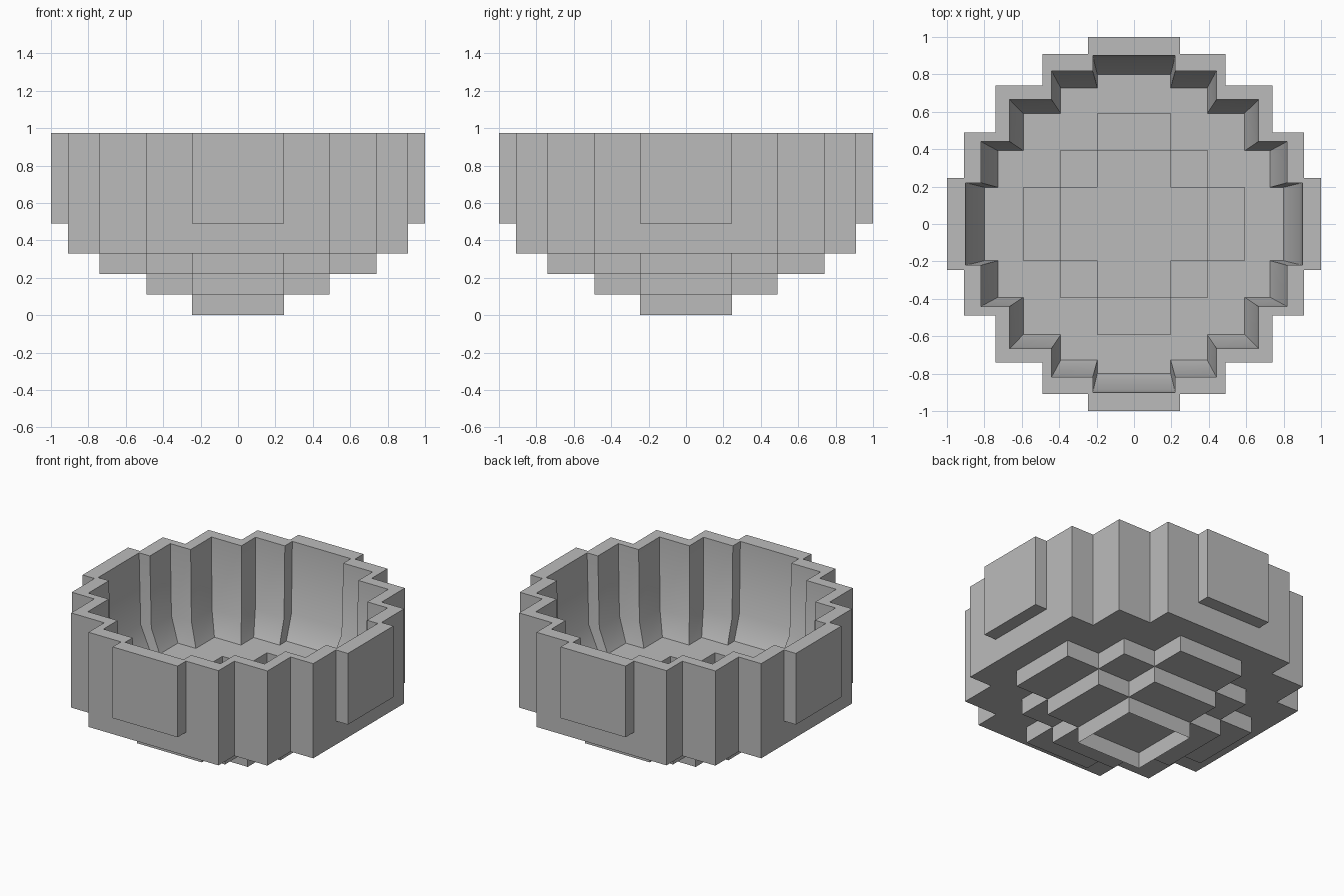
import bpy, bmesh, math
from mathutils import Matrix, Vector

cube = bpy.data.objects.get("Cube")
if cube:
    bpy.data.objects.remove(cube, do_unlink=True)

TOP = 0.975
HALF = [0.245, 0.49, 0.74, 0.91, 1.0]
LINES = [-h for h in reversed(HALF)] + HALF
N = len(LINES) - 1
MID = N // 2

# Depth of each grid cell, by squared cell distance from the centre
OUTER = {0: 0, 1: 0.11, 2: 0.22, 4: 0.22, 5: 0.33, 8: 0.33,
         9: 0.33, 10: 0.33, 16: 0.49}


def level(i, j):
    return OUTER.get((i - MID) ** 2 + (j - MID) ** 2)


def inner_level(i, j):
    z = level(i, j)
    return None if z is None else min(max(z, 0.11), 0.33) + 0.01


def stepped_sheet(bm, height, scale, rim=None):
    """Flat cells at their own heights, joined by upright risers."""
    c = [v * scale for v in LINES]
    faces = {}

    def quad(points):
        return bm.faces.new([bm.verts.new(p) for p in points])

    def riser(a, b, z0, z1):
        if z0 is None:
            z0 = rim
        if z1 is None:
            z1 = rim
        if z0 is None or z1 is None or z0 == z1:
            return
        quad([(*a, z0), (*b, z0), (*b, z1), (*a, z1)])

    def get(i, j):
        return height(i, j) if 0 <= i < N and 0 <= j < N else None

    for i in range(N + 1):
        for j in range(N + 1):
            z = get(i, j)
            if z is not None:
                faces[i, j] = quad([(c[i], c[j], z), (c[i + 1], c[j], z),
                                    (c[i + 1], c[j + 1], z), (c[i], c[j + 1], z)])
            if j < N:
                riser((c[i], c[j]), (c[i], c[j + 1]), get(i - 1, j), z)
            if i < N:
                riser((c[i], c[j]), (c[i + 1], c[j]), get(i, j - 1), z)
    return faces


def extrude_ring(bm, edges, factor, z):
    """Extrude a loop of edges to a new scale and height."""
    ext = bmesh.ops.extrude_edge_only(bm, edges=edges)["geom"]
    for v in (g for g in ext if isinstance(g, bmesh.types.BMVert)):
        v.co = Vector((v.co.x * factor, v.co.y * factor, z))
    return [g for g in ext if isinstance(g, bmesh.types.BMEdge)]


bm = bmesh.new()

# Inside: stepped floor, then leaning walls up to the rim
stepped_sheet(bm, inner_level, 0.8)
bmesh.ops.remove_doubles(bm, verts=bm.verts[:], dist=0.0005)
border = [e for e in bm.edges if len(e.link_faces) == 1 and
          all(v.co.z > 0.335 for v in e.verts)]
scale = 0.8
for new_scale, z in ((0.885, 0.49), (0.9, TOP), (1.0, TOP)):
    border = extrude_ring(bm, border, new_scale / scale, z)
    scale = new_scale

# Outside: upright walls and stepped underside
faces = stepped_sheet(bm, level, 1.0, TOP)

# Square recess under the foot
foot = faces[MID, MID]
bmesh.ops.inset_individual(bm, faces=[foot], thickness=0.045)
cap = bmesh.ops.extrude_discrete_faces(bm, faces=[foot])["faces"][0]
rim_pts = [v.co.copy() for v in cap.verts]
bmesh.ops.translate(bm, verts=cap.verts[:], vec=(0, 0, 0.11))
top_pts = [v.co.copy() for v in cap.verts]
for k in range(4):
    n = (k + 1) % 4
    bm.faces.new([bm.verts.new(p) for p in
                  (rim_pts[k], rim_pts[n], top_pts[n], top_pts[k])])

bmesh.ops.remove_doubles(bm, verts=bm.verts[:], dist=0.0005)
bmesh.ops.recalc_face_normals(bm, faces=bm.faces[:])

mesh = bpy.data.meshes.new("stepped_bowl")
bm.to_mesh(mesh)
bm.free()
bowl = bpy.data.objects.new("stepped_bowl", mesh)
bpy.context.scene.collection.objects.link(bowl)

# Plain grey material
grey = bpy.data.materials.new("plain_grey")
grey.use_nodes = True
colour = (0.5, 0.5, 0.5, 1)
grey.diffuse_color = colour
grey.node_tree.nodes["Principled BSDF"].inputs["Base Color"].default_value = colour
mesh.materials.append(grey)

bpy.ops.object.select_all(action="DESELECT")
bowl.select_set(True)
bpy.context.view_layer.objects.active = bowl
bpy.ops.object.shade_smooth_by_angle(angle=math.radians(35))
